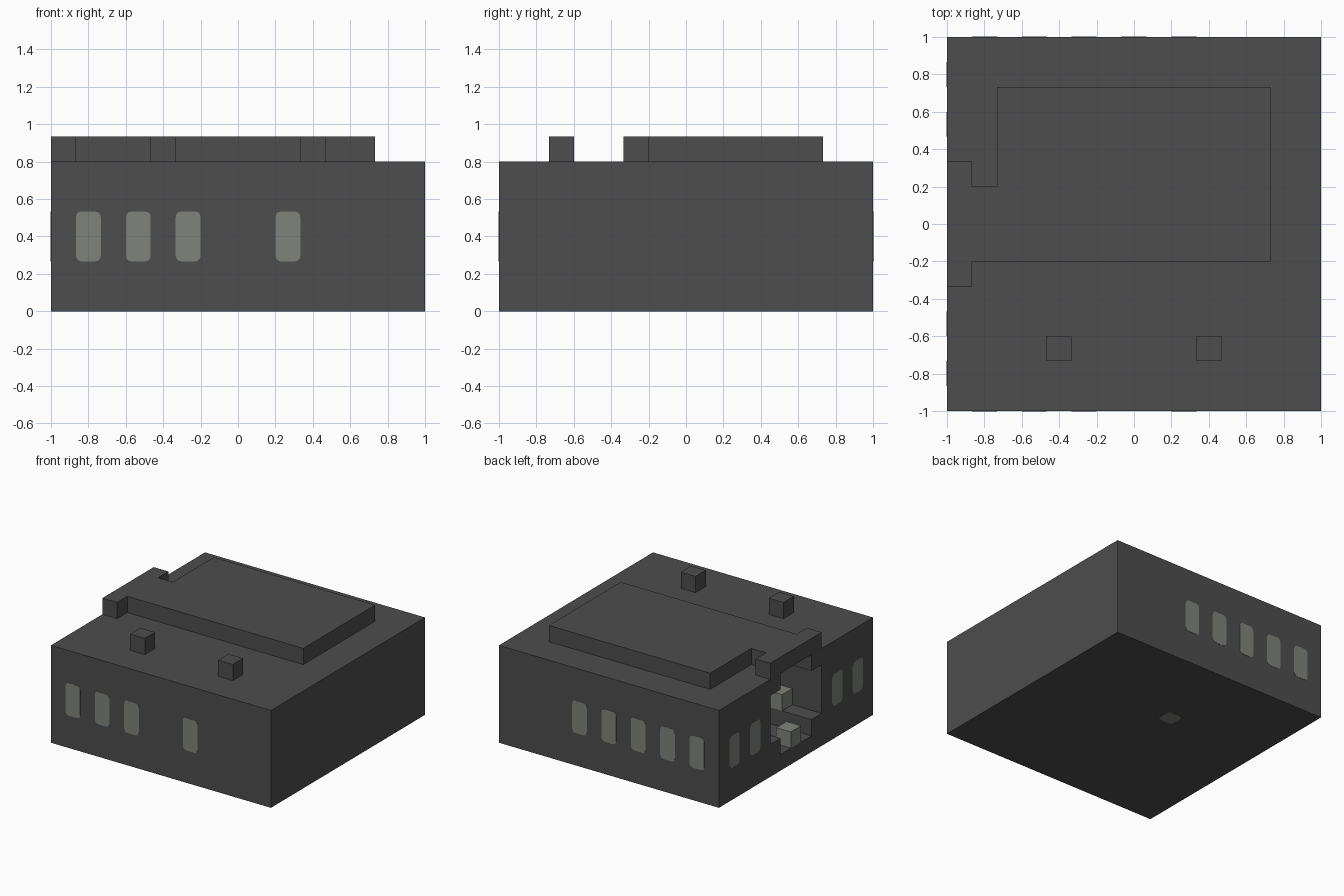
import bpy, bmesh, math
from mathutils import Matrix, Vector

if "Cube" in bpy.data.objects:
    bpy.data.objects.remove(bpy.data.objects["Cube"], do_unlink=True)

U = 2 / 15  # one building block


def material(name, r, g, b):
    m = bpy.data.materials.new(name)
    m.use_nodes = True
    m.diffuse_color = (r, g, b, 1)
    m.node_tree.nodes["Principled BSDF"].inputs["Base Color"].default_value = (r, g, b, 1)
    return m


stone = material("dark grey stone", 0.075, 0.075, 0.075)
glass = material("pale grey glass", 0.215, 0.225, 0.205)


def add_object(name, bm, mat):
    bmesh.ops.recalc_face_normals(bm, faces=bm.faces)
    mesh = bpy.data.meshes.new(name)
    bm.to_mesh(mesh)
    bm.free()
    mesh.materials.append(mat)
    ob = bpy.data.objects.new(name, mesh)
    bpy.context.collection.objects.link(ob)
    return ob


def prism(name, outline, height, mat, place):
    """Extrude a flat outline along its local z, then place it."""
    bm = bmesh.new()
    face = bm.faces.new([bm.verts.new((x, y, 0)) for x, y in outline])
    top = bmesh.ops.extrude_face_region(bm, geom=[face])["geom"]
    bmesh.ops.translate(bm, vec=(0, 0, height),
                        verts=[v for v in top if isinstance(v, bmesh.types.BMVert)])
    bm.transform(place)
    return add_object(name, bm, mat)


def block(name, x, y, z, mat):
    """Box spanning three ranges measured in blocks."""
    rect = [(a * U, b * U) for a, b in
            ((x[0], y[0]), (x[1], y[0]), (x[1], y[1]), (x[0], y[1]))]
    return prism(name, rect, (z[1] - z[0]) * U, mat, Matrix.Translation((0, 0, z[0] * U)))


def rounded(width, height, radius=0.03, steps=3):
    points = []
    for quarter, (sx, sy) in enumerate(((1, 1), (-1, 1), (-1, -1), (1, -1))):
        for i in range(steps + 1):
            a = (quarter + i / steps) * math.pi / 2
            points.append((sx * (width / 2 - radius) + radius * math.cos(a),
                           sy * (height / 2 - radius) + radius * math.sin(a)))
    return points


# Main building, hollowed by the stepped entrance and the hall behind it
walls = block("walls", (-7.5, 7.5), (-7.5, 7.5), (0, 6), stone)
hollows = [
    ((-8, -5), (-1.5, 1.5), (1, 6.1)),
    ((-8, -5), (-2.5, 2.5), (2, 5)),
    ((-5.5, 5.5), (-1.5, 5.5), (1, 6.1)),
    ((-6.5, 6.5), (-2.5, 6.5), (2, 5)),
]
for spans in hollows:
    cutter = block("hollow_cutter", *spans, stone)
    cutter.hide_render = True
    mod = walls.modifiers.new("hollow", "BOOLEAN")
    mod.operation = "DIFFERENCE"
    mod.solver = "EXACT"
    mod.object = cutter
    bpy.context.view_layer.objects.active = walls
    bpy.ops.object.modifier_apply(modifier=mod.name)
    bpy.data.objects.remove(cutter, do_unlink=True)

# Raised roof with the lintel over the entrance
roof_outline = [(-7.5, 2.5), (-6.5, 2.5), (-6.5, 1.5), (-5.5, 1.5), (-5.5, 5.5), (5.5, 5.5),
                (5.5, -1.5), (-6.5, -1.5), (-6.5, -2.5), (-7.5, -2.5)]
prism("raised_roof", [(x * U, y * U) for x, y in roof_outline], U, stone,
      Matrix.Translation((0, 0, 6 * U)))

# Roof vents
for side, x in (("right", -3), ("left", 3)):
    block(side + "_vent", (x - 0.5, x + 0.5), (-5.5, -4.5), (6, 7), stone)

# Pale blocks in the entrance
block("entrance_step", (-7.5, -6.5), (-0.5, 0.5), (1, 2), glass)
block("hall_block", (-5.5, -4.5), (-2.5, -1.5), (2, 3), glass)

# Windows on the front, back and entrance side: thin rounded plates
for wall, turn, centres in (("front", 0, (-6, -4, -2, 2)),
                            ("back", 180, (-2, 0, 2, 4, 6)),
                            ("entrance", -90, (-6, -4, 4, 6))):
    for i, c in enumerate(centres):
        place = (Matrix.Rotation(math.radians(turn), 4, "Z")
                 @ Matrix.Translation(Vector((c * U, -0.998, 3 * U)))
                 @ Matrix.Rotation(math.radians(90), 4, "X"))
        prism(f"{wall}_window_{i + 1}", rounded(U, 2 * U), 0.004, glass, place)

# Small pane set in the floor
prism("floor_pane", rounded(U, U), 0.004, glass, Matrix.Translation((-U, 2 * U, -0.002)))
